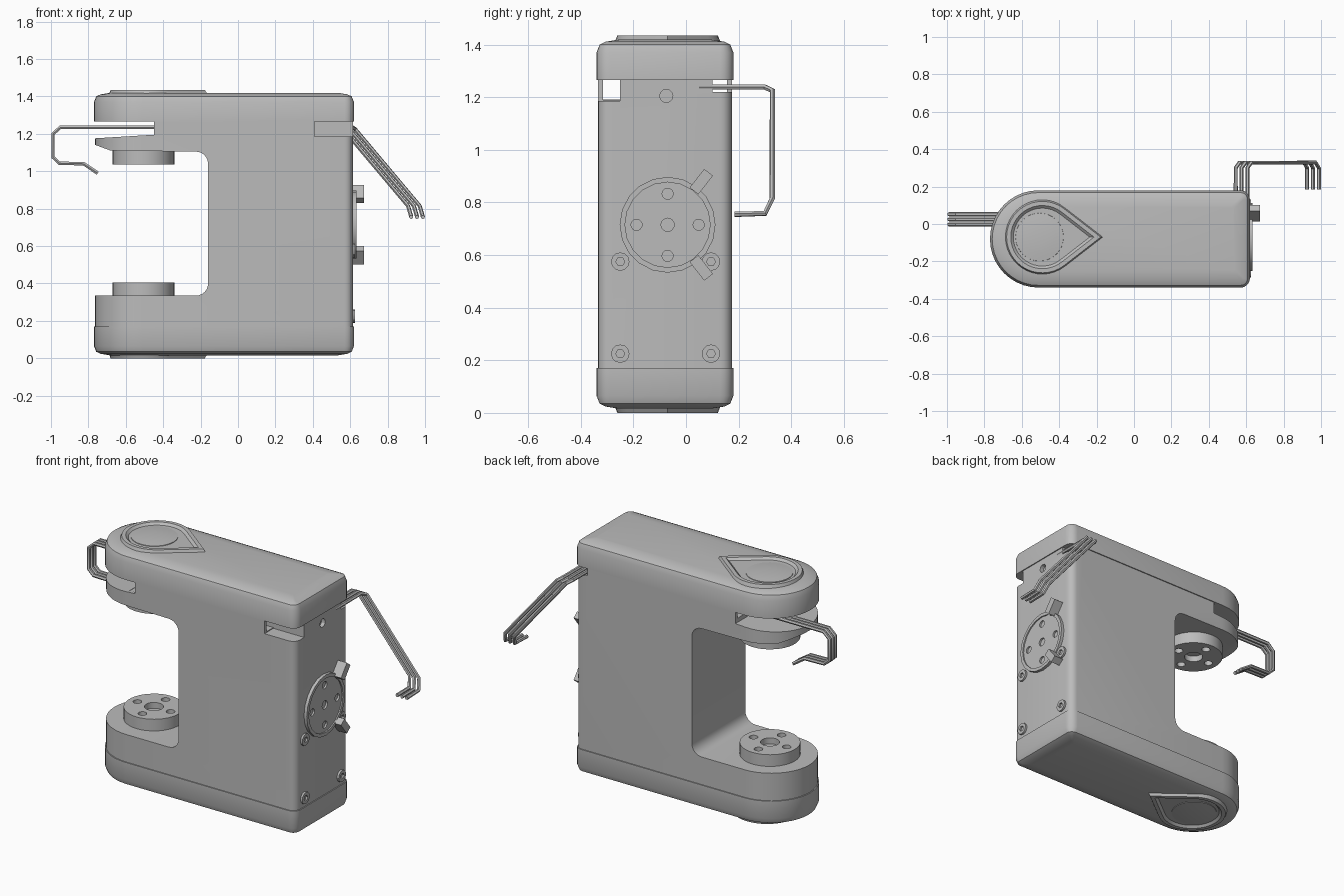
import bpy, bmesh, math
from mathutils import Vector, Matrix

if "Cube" in bpy.data.objects:
    bpy.data.objects.remove(bpy.data.objects["Cube"])

GREY = (0.5, 0.5, 0.5, 1)
mat = bpy.data.materials.new("plain grey")
mat.use_nodes = True
mat.diffuse_color = GREY
mat.node_tree.nodes["Principled BSDF"].inputs["Base Color"].default_value = GREY

CY = -0.08          # centre line of the body in y
FLANGE_X = -0.505   # axis of the round pads


def finish(name, bm, smooth=True):
    bmesh.ops.recalc_face_normals(bm, faces=bm.faces)
    me = bpy.data.meshes.new(name)
    bm.to_mesh(me)
    bm.free()
    me.materials.append(mat)
    ob = bpy.data.objects.new(name, me)
    bpy.context.collection.objects.link(ob)
    if smooth:
        shade(ob)
    return ob


def select(ob):
    bpy.ops.object.select_all(action='DESELECT')
    ob.select_set(True)
    bpy.context.view_layer.objects.active = ob


def shade(ob):
    select(ob)
    bpy.ops.object.shade_smooth_by_angle(angle=math.radians(30))


def loft(name, rings):
    """Skin a stack of equal-length point rings and close both ends."""
    bm = bmesh.new()
    rows = [[bm.verts.new(p) for p in ring] for ring in rings]
    for a, b in zip(rows, rows[1:]):
        for i in range(len(a)):
            j = (i + 1) % len(a)
            bm.faces.new((a[i], a[j], b[j], b[i]))
    bm.faces.new(rows[0])
    bm.faces.new(rows[-1])
    return finish(name, bm)


def box(name, lo, hi, rot=None):
    lo, hi = Vector(lo), Vector(hi)
    bm = bmesh.new()
    bmesh.ops.create_cube(bm, size=1)
    m = Matrix.Translation((lo + hi) / 2) @ (rot or Matrix())
    bmesh.ops.transform(bm, verts=bm.verts, matrix=m @ Matrix.Diagonal((*(hi - lo), 1)))
    return finish(name, bm, False)


def cylinder(name, centre, r, depth, axis='Z', sides=32):
    bm = bmesh.new()
    bmesh.ops.create_cone(bm, cap_ends=True, segments=sides, radius1=r, radius2=r, depth=depth)
    turn = Matrix.Rotation(math.pi / 2, 4, 'Y') if axis == 'X' else Matrix()
    bmesh.ops.transform(bm, verts=bm.verts, matrix=Matrix.Translation(centre) @ turn)
    return finish(name, bm)


def cut(ob, cutters):
    for c in cutters:
        c.hide_render = True
        mod = ob.modifiers.new("cut", 'BOOLEAN')
        mod.operation, mod.solver, mod.object = 'DIFFERENCE', 'EXACT', c
        select(ob)
        bpy.ops.object.modifier_apply(modifier=mod.name)
        bpy.data.objects.remove(c)
    shade(ob)


def arc(cx, cy, r, a0, a1, n):
    return [(cx + r * math.cos(math.radians(a0 + (a1 - a0) * i / n)),
             cy + r * math.sin(math.radians(a0 + (a1 - a0) * i / n))) for i in range(n + 1)]


def outline(d):
    """Plan of the body, inset by d: round at one end, square at the other."""
    r, c = 0.26 - d, max(0.05 - d, 0.015)
    x = 0.62 - d - c
    return (arc(-0.51, CY, r, 90, 270, 20) + arc(x, CY - r + c, c, -90, 0, 5)
            + arc(x, CY + r - c, c, 0, 90, 5))


def teardrop(d):
    r, reach = 0.205 - d, 0.335 * (0.205 - d) / 0.205
    a = math.degrees(math.acos(r / reach))
    return arc(-0.49, -0.07, r, a, 360 - a, 28) + [(-0.49 + reach, -0.07)]


def lift(pts, z):
    return [(x, y, z) for x, y in pts]


# Main body: column and two arms, cut from one extrusion
body = loft("body", [lift(outline(0.006), z) for z in (0.165, 1.268)])
throat = ([(-0.95, 0.335)] + arc(-0.225, 0.4, 0.065, -90, 0, 6)
          + arc(-0.225, 1.04, 0.065, 0, 90, 6) + [(-0.68, 1.11), (-0.95, 1.21)])
throat_cutter = loft("throat_cutter", [[(x, y, z) for x, z in throat] for y in (-0.6, 0.5)])
slot = [(-0.95, 1.165), (-0.45, 1.195), (-0.45, 1.3), (-0.95, 1.3)]
slot_cutter = loft("slot_cutter", [[(x, y, z) for x, z in slot] for y in (-0.6, 0.5)])
cut(body, [
    throat_cutter, slot_cutter,
    box("front_notch_cutter", (0.41, -0.5, 1.185), (0.8, -0.25, 1.3)),
    box("back_notch_cutter", (0.53, 0.1, 1.22), (0.8, 0.4, 1.3)),
    box("front_channel_cutter", (-0.5, -0.315, 1.19), (0.5, -0.25, 1.3)),
    box("back_channel_cutter", (-0.5, 0.1, 1.22), (0.6, 0.155, 1.3)),
    cylinder("end_hole_cutter", (0.62, -0.075, 1.205), 0.025, 0.06, 'X', 12),
])

# Top and bottom caps with teardrop rims and round buttons
for side, base, s in (("top", 1.265, 1), ("bottom", 0.17, -1)):
    loft(side + "_cap", [lift(outline(d), base + s * h) for h, d in
                         ((0, 0), (0.105, 0), (0.135, 0.012), (0.146, 0.035), (0.154, 0.085))])
    loft(side + "_teardrop_rim", [lift(teardrop(d), base + s * h) for h, d in
                                  ((0.135, 0), (0.17, 0.014), (0.17, 0.036), (0.157, 0.05))])
    loft(side + "_button", [lift(arc(FLANGE_X, -0.07, r, 0, 348.75, 31), base + s * h)
                            for h, r in ((0.15, 0.13), (0.16, 0.128), (0.164, 0.09), (0.167, 0.04))])

# Round mounting pads on the arms, with a centre hole and four screw holes
for name, z, face in (("lower_pad", 0.365, 0.405), ("upper_pad", 1.075, 1.037)):
    pad = cylinder(name, (FLANGE_X, -0.075, z), 0.165, 2 * abs(face - z), sides=40)
    holes = [cylinder("hole", (FLANGE_X, -0.075, face), 0.052, 0.07, sides=24)]
    for k in range(4):
        a = math.pi / 2 * k
        holes.append(cylinder("hole", (FLANGE_X + 0.11 * math.cos(a), -0.075 + 0.11 * math.sin(a), face),
                              0.024, 0.07, sides=16))
    cut(pad, holes)

# Dial on the end face
DIAL = Vector((0.615, -0.07, 0.715))
dial = cylinder("end_dial", DIAL, 0.182, 0.035, 'X', 20)
sunk = [cylinder("recess", DIAL + Vector((0.03, 0, 0)), 0.162, 0.04, 'X', 20),
        cylinder("hole", DIAL, 0.025, 0.06, 'X', 16)]
for k in range(4):
    a = math.pi / 2 * k
    sunk.append(cylinder("hole", DIAL + Vector((0, 0.118 * math.cos(a), 0.118 * math.sin(a))),
                         0.021, 0.06, 'X', 16))
cut(dial, sunk)

# Two lugs on the dial rim
for name, deg in (("upper_lug", 52), ("lower_lug", -52)):
    a = math.radians(deg)
    c = DIAL + Vector((0.027, 0.208 * math.cos(a), 0.208 * math.sin(a)))
    half = Vector((0.032, 0.045, 0.021))
    box(name, c - half, c + half, Matrix.Rotation(a, 4, 'X'))

# Corner screws with sockets
for y in (-0.25, 0.095):
    for z in (0.225, 0.575):
        screw = cylinder("corner_screw", (0.614, y, z), 0.035, 0.024, 'X', 12)
        cut(screw, [cylinder("socket", (0.63, y, z), 0.017, 0.03, 'X', 6)])


def rods(name, path, step):
    """Three parallel bent wires spaced by step."""
    for k in (-1, 0, 1):
        cu = bpy.data.curves.new(name, 'CURVE')
        cu.dimensions = '3D'
        cu.bevel_depth, cu.bevel_resolution, cu.use_fill_caps = 0.011, 1, True
        sp = cu.splines.new('POLY')
        sp.points.add(len(path) - 1)
        for pt, p in zip(sp.points, path):
            pt.co = (*(Vector(p) + k * Vector(step)), 1)
        cu.materials.append(mat)
        ob = bpy.data.objects.new(name, cu)
        bpy.context.collection.objects.link(ob)
        select(ob)
        bpy.ops.object.convert(target='MESH')
        shade(bpy.context.object)


# Wire clip reaching out of the arm slot
clip = [(-0.44, 1.235), (-0.95, 1.235), (-0.989, 1.2), (-0.989, 1.075),
        (-0.955, 1.043), (-0.825, 1.04), (-0.75, 0.99)]
rods("arm_clip", [(x, 0.025, z) for x, z in clip], (0, 0.027, 0))

# Wire handle hanging off the back corner
rods("back_handle", [(0.575, 0.05, 1.238), (0.575, 0.3, 1.238), (0.595, 0.328, 1.225),
                     (0.94, 0.328, 0.815), (0.957, 0.3, 0.758), (0.957, 0.185, 0.755)],
     (0.031, 0, 0.0))
